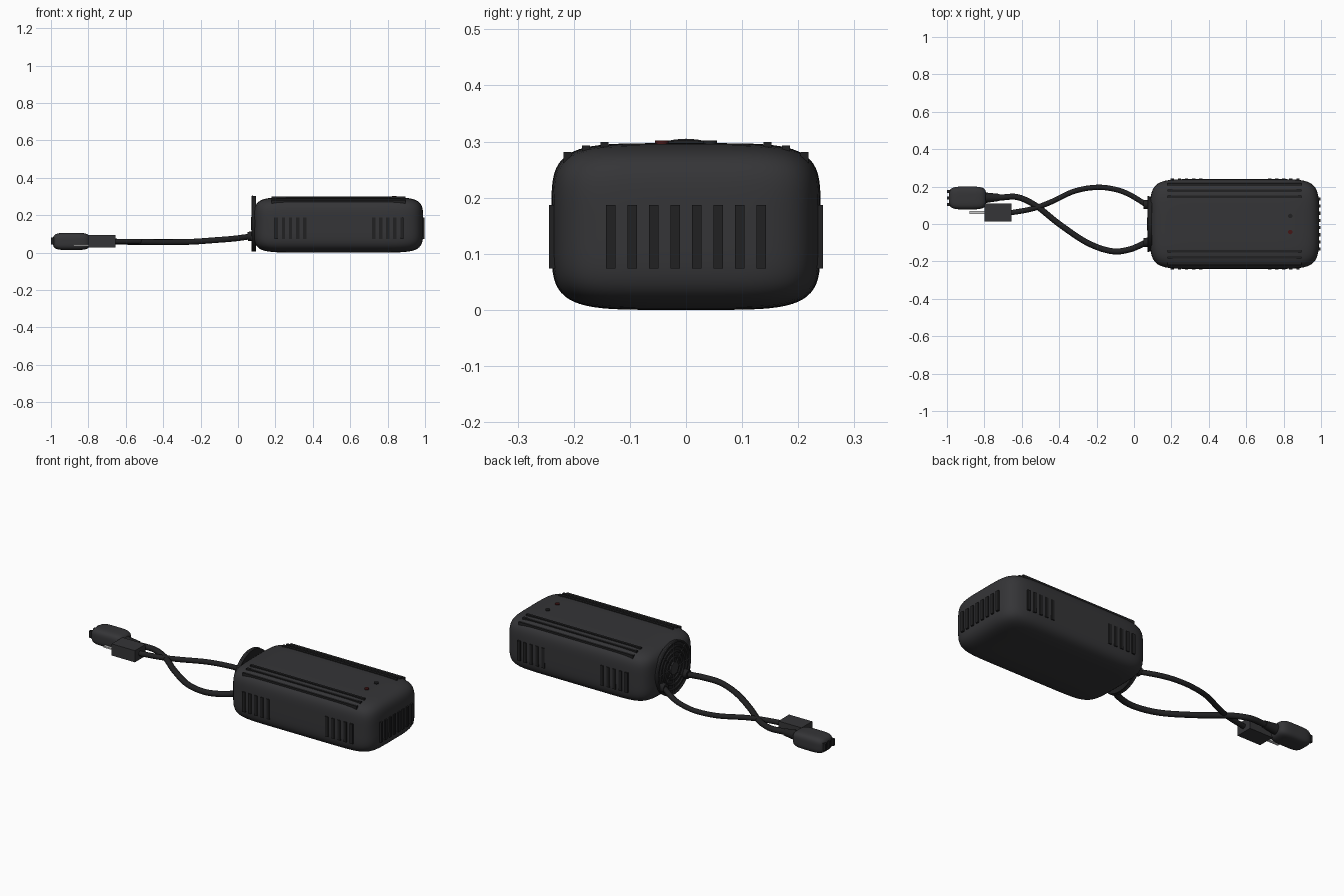
import bpy, bmesh, math
from mathutils import Vector

if "Cube" in bpy.data.objects:
    bpy.data.objects.remove(bpy.data.objects["Cube"])


def material(name, rgb):
    m = bpy.data.materials.new(name)
    m.diffuse_color = (*rgb, 1)
    m.use_nodes = True
    m.node_tree.nodes["Principled BSDF"].inputs["Base Color"].default_value = m.diffuse_color
    return m


CASE = material("case_grey", (0.035, 0.035, 0.038))
DARK = material("dark_grey", (0.015, 0.015, 0.016))
METAL = material("metal", (0.55, 0.55, 0.56))
RED = material("red_light", (0.06, 0.008, 0.008))


def finish(name, bm, mat, smooth=False):
    me = bpy.data.meshes.new(name)
    bm.to_mesh(me)
    bm.free()
    ob = bpy.data.objects.new(name, me)
    bpy.context.collection.objects.link(ob)
    me.materials.append(mat)
    if smooth:
        bpy.ops.object.select_all(action='DESELECT')
        bpy.context.view_layer.objects.active = ob
        ob.select_set(True)
        bpy.ops.object.shade_smooth_by_angle(angle=math.radians(40))
    return ob


def box(name, lo, hi, mat):
    bm = bmesh.new()
    bmesh.ops.create_cube(bm, size=1)
    for v in bm.verts:
        v.co = Vector([(a + b) / 2 + c * (b - a) for a, b, c in zip(lo, hi, v.co)])
    return finish(name, bm, mat)


def soft_box(name, lo, hi, power, cuts, mat):
    """Box with superelliptic rounding; one exponent per axis."""
    bm = bmesh.new()
    bmesh.ops.create_cube(bm, size=2)
    bmesh.ops.subdivide_edges(bm, edges=bm.edges[:], cuts=cuts, use_grid_fill=True)
    for v in bm.verts:
        near, far = 0.0, 1.0
        for _ in range(30):
            t = (near + far) / 2
            if sum(abs(c * t) ** p for c, p in zip(v.co, power)) > 1:
                far = t
            else:
                near = t
        v.co = Vector([(a + b) / 2 + c * near * (b - a) / 2 for a, b, c in zip(lo, hi, v.co)])
    return finish(name, bm, mat, True)


def cylinder(name, p, q, r1, r2, mat, sides=24):
    p, q = Vector(p), Vector(q)
    bm = bmesh.new()
    bmesh.ops.create_cone(bm, cap_ends=True, segments=sides, radius1=r1, radius2=r2, depth=(q - p).length)
    rot = (q - p).to_track_quat('Z', 'Y')
    for v in bm.verts:
        v.co = rot @ v.co + (p + q) / 2
    return finish(name, bm, mat, True)


def ring(name, centre, major, minor, mat):
    """Torus facing along x."""
    bm = bmesh.new()
    n, k = 48, 8
    grid = []
    for i in range(n):
        a = math.tau * i / n
        row = []
        for j in range(k):
            b = math.tau * j / k
            r = major + minor * math.cos(b)
            row.append(bm.verts.new(Vector(centre) + Vector((minor * math.sin(b), r * math.cos(a), r * math.sin(a)))))
        grid.append(row)
    for i in range(n):
        for j in range(k):
            i2, j2 = (i + 1) % n, (j + 1) % k
            bm.faces.new((grid[i][j], grid[i2][j], grid[i2][j2], grid[i][j2]))
    bmesh.ops.recalc_face_normals(bm, faces=bm.faces[:])
    return finish(name, bm, mat, True)


def cable(name, points, radius, mat):
    cu = bpy.data.curves.new(name, 'CURVE')
    cu.dimensions = '3D'
    cu.bevel_depth = radius
    cu.bevel_resolution = 3
    cu.use_fill_caps = True
    sp = cu.splines.new('BEZIER')
    sp.bezier_points.add(len(points) - 1)
    for i, (bp, p) in enumerate(zip(sp.bezier_points, points)):
        # Catmull-Rom style handles
        p = Vector(p)
        before = Vector(points[max(i - 1, 0)])
        after = Vector(points[min(i + 1, len(points) - 1)])
        t = (after - before) / 6
        bp.co, bp.handle_left, bp.handle_right = p, p - t, p + t
    cu.materials.append(mat)
    ob = bpy.data.objects.new(name, cu)
    bpy.context.collection.objects.link(ob)


# Main case
soft_box("case", (0.085, -0.24, 0), (0.99, 0.24, 0.297), (9, 5, 5), 27, CASE)

# Side vents and top rails, mirrored front and back
for s, side in ((-1, "front"), (1, "back")):
    for start in (0.205, 0.725):
        for i in range(5):
            x = start + i * 0.038
            box(f"{side}_vent", (x - 0.009, min(s * 0.225, s * 0.244), 0.074),
                (x + 0.009, max(s * 0.225, s * 0.244), 0.187), DARK)
    for y, top in ((0.145, 0.299), (0.178, 0.293), (0.211, 0.281)):
        box(f"{side}_top_rail", (0.18, s * y - 0.007, top - 0.025), (0.895, s * y + 0.007, top), DARK)

# End vents
for i in range(8):
    y = (i - 3.5) * 0.0384
    box("end_vent", (0.965, y - 0.0085, 0.074), (0.997, y + 0.0085, 0.187), DARK)

# Indicator lights
cylinder("green_light", (0.835, 0.043, 0.28), (0.835, 0.043, 0.302), 0.012, 0.012, DARK, 16)
cylinder("red_light", (0.835, -0.043, 0.28), (0.835, -0.043, 0.302), 0.012, 0.012, RED, 16)

# Fan grille on the left end
fan = (0.077, 0, 0.155)
cylinder("fan_back_plate", (0.079, 0, 0.155), (0.095, 0, 0.155), 0.148, 0.148, DARK, 48)
for r in (0.06, 0.09, 0.118, 0.144):
    ring("fan_ring", fan, r, 0.006, CASE)
cylinder("fan_hub", (0.070, 0, 0.155), (0.09, 0, 0.155), 0.035, 0.035, CASE)
for i in range(8):
    a = math.tau * i / 8
    d = Vector((0, math.cos(a), math.sin(a)))
    cylinder("fan_spoke", Vector(fan) + d * 0.03, Vector(fan) + d * 0.143, 0.004, 0.004, CASE, 8)

# Cable grommets and cables
for y in (-0.098, 0.105):
    cylinder("cable_grommet", (0.052, y, 0.087), (0.11, y, 0.09), 0.024, 0.026, DARK)
cable("input_cable", [(0.07, 0.1, 0.087), (-0.02, 0.155, 0.075), (-0.1, 0.185, 0.067), (-0.2, 0.196, 0.06),
                      (-0.32, 0.175, 0.058), (-0.45, 0.115, 0.06), (-0.55, 0.08, 0.06), (-0.66, 0.06, 0.06)], 0.014, DARK)
cable("output_cable", [(0.07, -0.095, 0.087), (-0.02, -0.135, 0.075), (-0.12, -0.145, 0.067), (-0.25, -0.1, 0.058),
                       (-0.4, 0.0, 0.056), (-0.52, 0.095, 0.057), (-0.62, 0.143, 0.058), (-0.71, 0.142, 0.06),
                       (-0.81, 0.14, 0.06)], 0.016, DARK)

# Square mains plug with blades
box("mains_plug", (-0.8, 0.014, 0.027), (-0.655, 0.11, 0.093), CASE)
for y in (0.062, 0.095):
    box("plug_blade", (-0.88, y - 0.008, 0.036), (-0.79, y + 0.008, 0.044), METAL)

# Rounded connector with strain relief and end contacts
soft_box("connector", (-0.99, 0.078, 0.014), (-0.79, 0.2, 0.106), (4.5, 4, 3.5), 13, CASE)
cylinder("strain_relief", (-0.81, 0.14, 0.06), (-0.72, 0.142, 0.06), 0.03, 0.019, DARK)
for y in (0.105, 0.139, 0.173):
    box("connector_contact", (-0.999, y - 0.008, 0.043), (-0.96, y + 0.008, 0.082), DARK)
